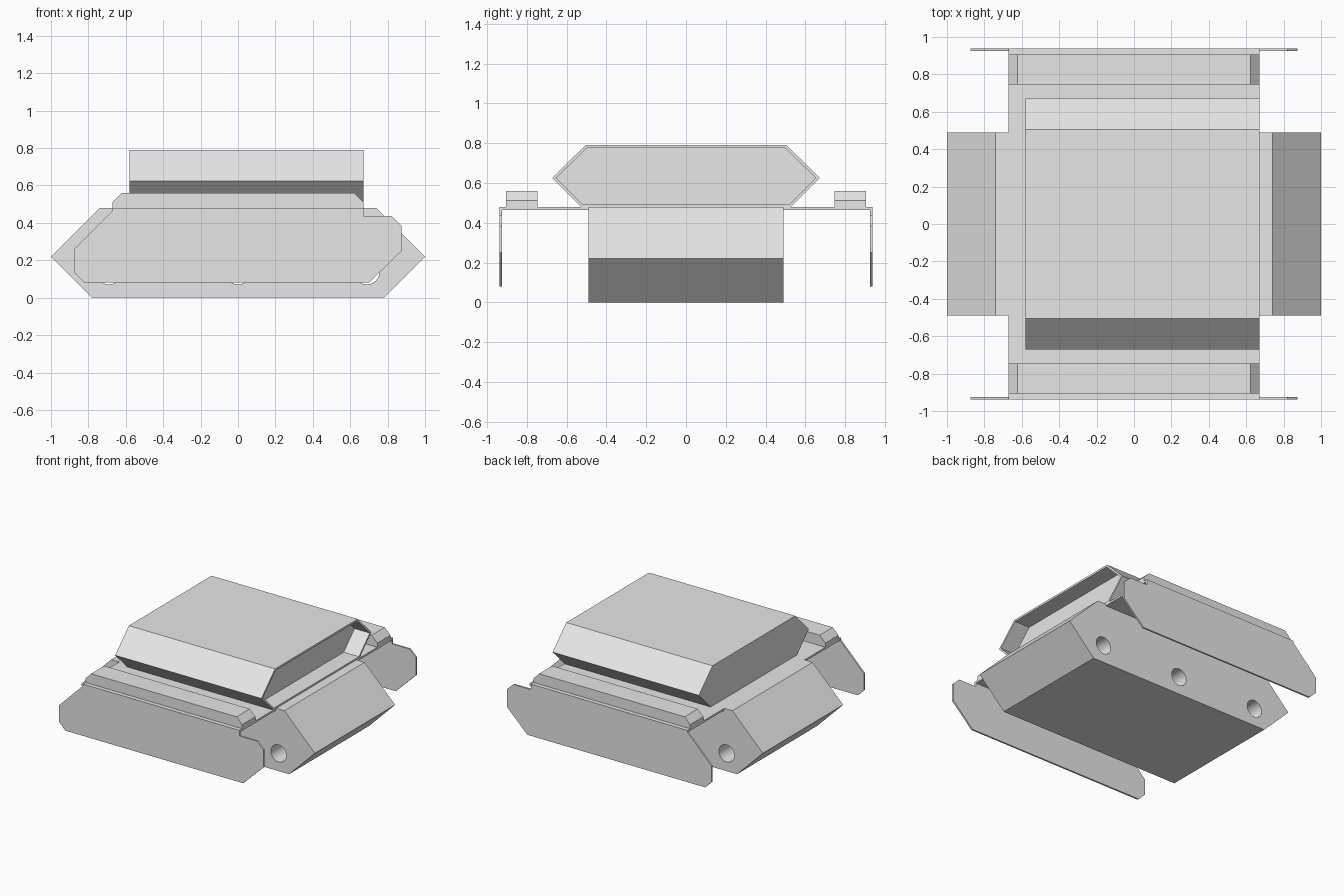
import bpy

cube = bpy.data.objects.get("Cube")
if cube:
    bpy.data.objects.remove(cube, do_unlink=True)

grey = bpy.data.materials.new("light grey")
grey.use_nodes = True
grey.diffuse_color = (0.8, 0.8, 0.8, 1)
grey.node_tree.nodes["Principled BSDF"].inputs["Base Color"].default_value = (0.8, 0.8, 0.8, 1)


def prism(name, profile, start, end, axis):
    """Extrude a closed profile along 'X' (points y, z) or 'Y' (points x, z)."""
    n = len(profile)
    place = (lambda d, p: (d, p[0], p[1])) if axis == 'X' else (lambda d, p: (p[0], d, p[1]))
    verts = [place(d, p) for d in (start, end) for p in profile]
    faces = [list(range(n)), list(range(n, 2 * n))[::-1]]
    faces += [(i, i + n, (i + 1) % n + n, (i + 1) % n) for i in range(n)]
    mesh = bpy.data.meshes.new(name)
    mesh.from_pydata(verts, [], faces)
    mesh.materials.append(grey)
    obj = bpy.data.objects.new(name, mesh)
    bpy.context.collection.objects.link(obj)
    # consistent outward normals
    bpy.context.view_layer.objects.active = obj
    bpy.ops.object.select_all(action='DESELECT')
    obj.select_set(True)
    bpy.ops.object.mode_set(mode='EDIT')
    bpy.ops.mesh.select_all(action='SELECT')
    bpy.ops.mesh.normals_make_consistent(inside=False)
    bpy.ops.object.mode_set(mode='OBJECT')
    return obj


def cut(obj, cutter):
    mod = obj.modifiers.new("cut", 'BOOLEAN')
    mod.operation = 'DIFFERENCE'
    mod.solver = 'EXACT'
    mod.object = cutter
    cutter.hide_render = True
    cutter.hide_viewport = False
    cutter.display_type = 'WIRE'
    bpy.context.view_layer.objects.active = obj
    bpy.ops.object.modifier_apply(modifier=mod.name)
    bpy.data.objects.remove(cutter, do_unlink=True)


# Hull with three axle holes right through it
hull = prism("hull", [(-1, .22), (-.74, .48), (.74, .48), (1, .22), (.78, 0), (-.78, 0)],
             -.49, .49, 'Y')
for x in (-.69, 0, .69):
    bpy.ops.mesh.primitive_cylinder_add(vertices=32, radius=.066, depth=1.4,
                                        location=(x, 0, .137), rotation=(1.570796, 0, 0))
    drill = bpy.context.object
    drill.name = "axle_hole_cutter"
    drill.data.materials.append(grey)
    cut(hull, drill)
bpy.ops.object.select_all(action='DESELECT')
hull.select_set(True)
bpy.context.view_layer.objects.active = hull
bpy.ops.object.shade_smooth_by_angle(angle=.5)

# Turret: hexagonal shell with a shallow recess in its open end
turret = prism("turret", [(-.505, .79), (.505, .79), (.672, .625), (.527, .48),
                          (-.527, .48), (-.672, .625)], -.58, .67, 'X')
recess = prism("turret_recess_cutter", [(-.498, .775), (.498, .775), (.652, .625), (.52, .493),
                                        (-.52, .493), (-.652, .625)], .54, .8, 'X')
cut(turret, recess)

# Track guards, rails and hanging skirts on both sides
skirt_profile = [(-.875, .26), (-.67, .465), (-.67, .48), (.67, .48), (.67, .437), (.82, .437),
                 (.875, .385), (.875, .25), (.70, .08), (-.82, .08), (-.875, .135)]
rail_profile = [(-.67, .48), (-.67, .512), (-.622, .56), (.622, .56), (.67, .512), (.67, .48)]
guard_profile = [(-.67, .465), (-.67, .48), (.67, .48), (.67, .465)]
for side, s in (("front", -1), ("back", 1)):
    prism(side + "_track_guard", guard_profile, s * .49, s * .925, 'Y')
    prism(side + "_rail", rail_profile, s * .745, s * .905, 'Y')
    prism(side + "_skirt", skirt_profile, s * .925, s * .938, 'Y')
